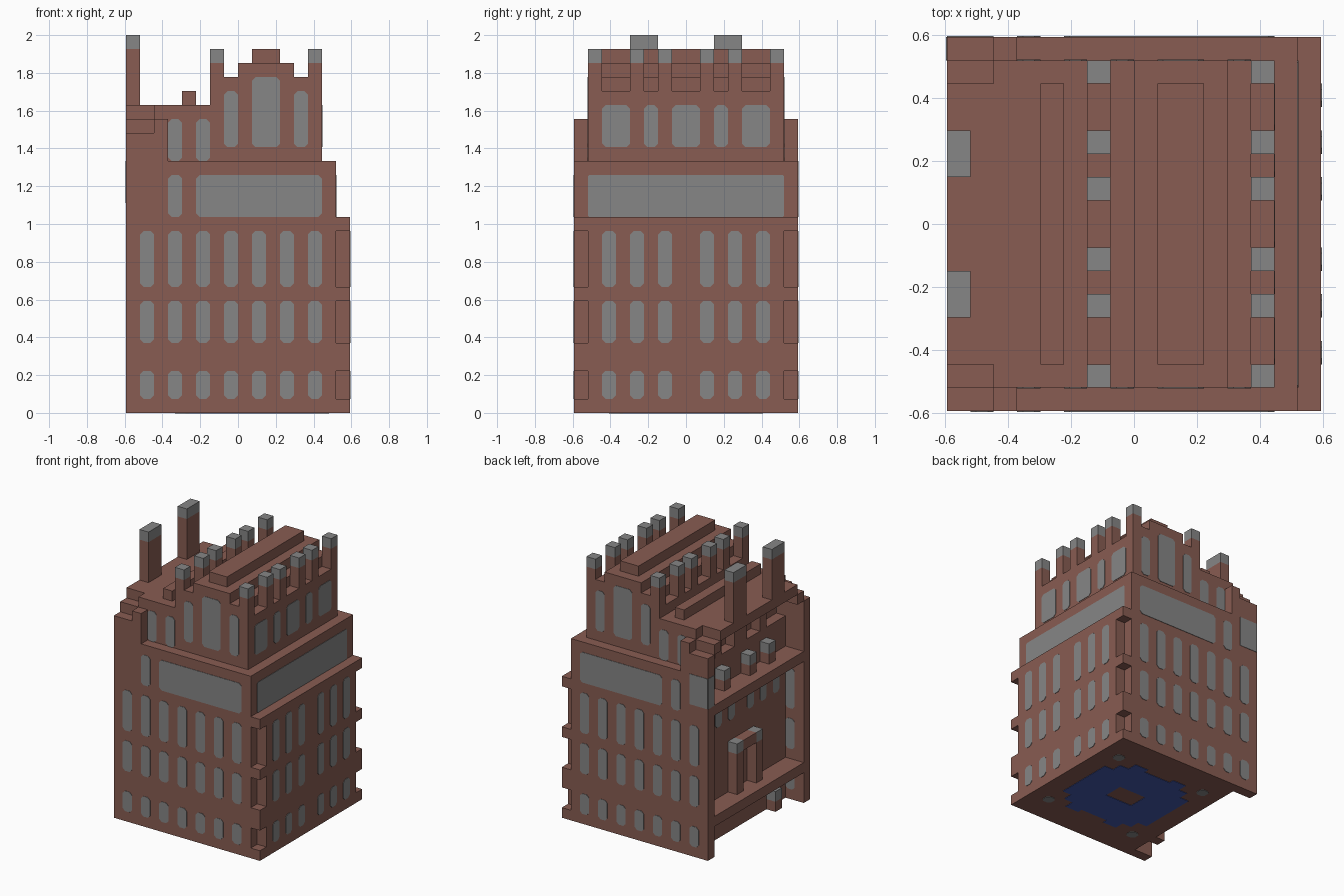
import bpy
import bmesh
from mathutils import Vector

if "Cube" in bpy.data.objects:
    bpy.data.objects.remove(bpy.data.objects["Cube"], do_unlink=True)

UNIT = 2 / 27      # one building block
HALF = 8           # half the footprint, in blocks
SKIN = 0.04        # window plate thickness, in blocks
CLIP = 0.25        # clipped window corner, in blocks


def material(name, colour):
    mat = bpy.data.materials.new(name)
    mat.use_nodes = True
    mat.diffuse_color = (*colour, 1)
    mat.node_tree.nodes["Principled BSDF"].inputs["Base Color"].default_value = (*colour, 1)
    return mat


BRICK = material("brick", (0.246, 0.107, 0.084))
GREY = material("grey", (0.24, 0.24, 0.24))
BLUE = material("blue", (0.056, 0.1, 0.41))


def world(x, y, z):
    return Vector(((x - HALF) * UNIT, (y - HALF) * UNIT, z * UNIT))


def finish(name, bm, mat):
    bmesh.ops.recalc_face_normals(bm, faces=bm.faces)
    mesh = bpy.data.meshes.new(name)
    bm.to_mesh(mesh)
    bm.free()
    mesh.materials.append(mat)
    obj = bpy.data.objects.new(name, mesh)
    bpy.context.collection.objects.link(obj)


def boxes(name, mat, spans):
    """Blocks given as (x range, y range, z range) in block units."""
    bm = bmesh.new()
    for xs, ys, zs in spans:
        lo = world(xs[0], ys[0], zs[0])
        hi = world(xs[1], ys[1], zs[1])
        for v in bmesh.ops.create_cube(bm, size=1)["verts"]:
            v.co = Vector([lo[a] if v.co[a] < 0 else hi[a] for a in range(3)])
    finish(name, bm, mat)


def plates(name, mat, axis, pos, side, panes, clip=CLIP):
    """Thin clipped-corner plates lying on the plane axis = pos."""
    bm = bmesh.new()
    for (a, b), (c, d) in panes:
        outline = [(a + clip, c), (b - clip, c), (b, c + clip), (b, d - clip),
                   (b - clip, d), (a + clip, d), (a, d - clip), (a, c + clip)]
        rings = []
        for depth in (pos - side * SKIN, pos + side * SKIN):
            ring = []
            for u, v in outline:
                p = [u, v]
                p.insert(axis, depth)
                ring.append(bm.verts.new(world(*p)))
            bm.faces.new(ring)
            rings.append(ring)
        for i in range(8):
            j = (i + 1) % 8
            bm.faces.new((rings[0][i], rings[0][j], rings[1][j], rings[1][i]))
    finish(name, bm, mat)


def cell(n, width=1):
    return (n, n + width)


def both(span):
    """A y range and its mirror image."""
    return [span, (16 - span[1], 16 - span[0])]


FLOORS = [(1, 3), (5, 8), (9, 13)]
INNER = (1, 15)

# Lower body, with the right-hand corners notched beside each window row
boxes("lower_body", BRICK, [((2, 15), (0, 16), (0, 14))])
bands = [(0, 1), (3, 5), (8, 9), (13, 14)]
boxes("right_wall", BRICK, [((15, 16), INNER, (0, 14))])
boxes("corner_brackets", BRICK,
      [((15, 16), y, z) for z in bands for y in both(cell(0))])

# Side walls that frame the open left side
boxes("end_walls", BRICK,
      [((0, 2), y, (0, 20)) for y in both(cell(0))]
      + [(cell(2), y, (14, 21)) for y in both(cell(0))]
      + [((0, 2), y, (20, 21)) for y in both(cell(1))])
boxes("left_floor_slabs", BRICK,
      [((0, 2), INNER, (3, 4)), ((0, 2), INNER, (14, 15))])

# Setback storey and tower
boxes("setback_storey", BRICK, [((2, 15), (0, 16), (14, 18))])
boxes("tower_body", BRICK, [((3, 14), INNER, (18, 21)),
                            ((6, 14), INNER, (21, 23)),
                            ((7, 13), INNER, (23, 24)),
                            ((8, 12), INNER, (24, 25)),
                            ((9, 11), (2, 14), (25, 26))])
boxes("left_roof", BRICK, [((0, 2), (2, 14), (21, 22)),
                           ((2, 6), INNER, (21, 22)),
                           (cell(4), (2, 14), (22, 23))])
boxes("left_pilasters", BRICK,
      [(cell(2), y, (18, 21)) for y in both(cell(4)) + [(7, 9)]])

# Chimneys with grey caps
pots = [(x, y) for x in (6, 13) for n in (1, 4, 6) for y in both(cell(n))]
boxes("small_chimneys", BRICK, [(cell(x), y, (23, 25)) for x, y in pots])
boxes("small_chimney_caps", GREY, [(cell(x), y, (25, 26)) for x, y in pots])
stacks = both(cell(4, 2))
boxes("tall_chimneys", BRICK, [(cell(0), y, (22, 26)) for y in stacks])
boxes("tall_chimney_caps", GREY, [(cell(0), y, (26, 27)) for y in stacks])

# Furniture in the open left side
ends = both(cell(6))
boxes("arch_frame", BRICK, [(cell(1), y, (4, 8)) for y in ends]
      + [(cell(1), (7, 9), (8, 9))])
boxes("arch_caps", GREY, [(cell(1), y, (8, 9)) for y in ends])
bollards = both(cell(4)) + [cell(7)]
boxes("bollards", BRICK, [(cell(1), y, (15, 16)) for y in bollards])
boxes("bollard_caps", GREY, [(cell(1), y, (16, 17)) for y in bollards])
boxes("ground_post", BRICK, [(cell(1), cell(3), (0, 1))])
boxes("ground_post_cap", GREY, [(cell(1), cell(3), (1, 2))])

# Windows on the front and back
for label, y, side in (("front", 0, -1), ("back", 16, 1)):
    plates(label + "_windows", GREY, 1, y, side,
           [(cell(x), z) for x in range(1, 14, 2) for z in FLOORS]
           + [(cell(3), (14, 17)), ((5, 14), (14, 17))])
    plates(label + "_tower_windows", GREY, 1, y - side, side,
           [(cell(3), (18, 21)), (cell(5), (18, 21)), (cell(7), (19, 23)),
            (cell(9, 2), (19, 24)), (cell(12), (19, 23))])
    plates(label + "_inner_windows", GREY, 1, y - side, -side,
           [(cell(1), z) for z in FLOORS])

# Windows on the right and on the recessed left wall
columns = [y for n in (2, 4, 6) for y in both(cell(n))]
plates("right_windows", GREY, 0, 16, 1, [(y, z) for y in columns for z in FLOORS])
plates("right_wide_window", GREY, 0, 15, 1, [(INNER, (14, 17))], 0.1)
plates("right_tower_windows", GREY, 0, 14, 1,
       [(y, (19, 22)) for y in both(cell(2, 2)) + both(cell(5)) + [(7, 9)]])
plates("left_wall_windows", GREY, 0, 2, -1, [(y, (11, 13)) for y in columns])

# Grey patch wrapping the back corner
plates("corner_patch_back", GREY, 1, 16, 1, [((0, 2), (15, 18))], 0.01)
plates("corner_patch_side", GREY, 0, 0, -1, [(cell(15), (15, 18))], 0.01)

# Ring and dots on the underside, centred under the lower body
MID = Vector((9, 8))
lobes = [(-5, -3, 2), (-4, -1.5, 4), (-1.5, 1.5, 5), (1.5, 4, 4), (3, 5, 3)]
ring = []
for a, b, reach in [(-5, -4, 3), (-4, -3, 4), (-3, -1.5, 5),
                    (1.5, 3, 5), (3, 4, 4), (4, 5, 3)]:
    ring.append(((MID.x + a, MID.x + b), (MID.y - reach, MID.y + reach)))
for s in (-1, 1):
    ys = sorted((MID.y + s, MID.y + s * 4.5))
    ring.append(((MID.x - 1.5, MID.x + 1.5), tuple(ys)))
plates("underside_ring", BLUE, 2, 0, -1, ring, 0.01)
plates("underside_dots", GREY, 2, 0, -1,
       [((MID.x + sx * 5 - 0.5, MID.x + sx * 5 + 0.5),
         (MID.y + sy * 5 - 0.5, MID.y + sy * 5 + 0.5))
        for sx in (-1, 1) for sy in (-1, 1)])
